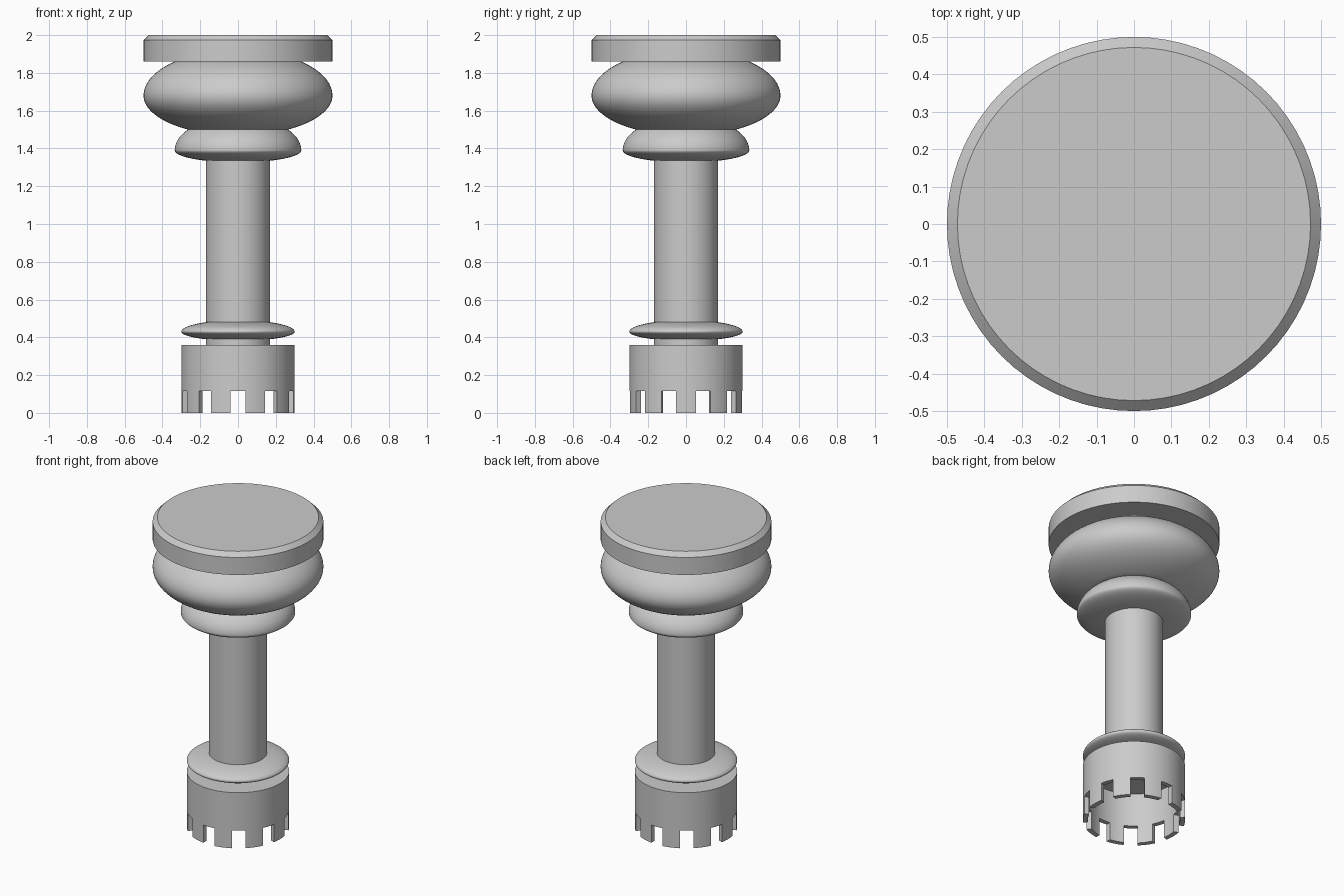
import bpy
import bmesh
from math import sin, cos, asin, pi, radians, sqrt
from mathutils import Matrix

SEGMENTS = 72
NOTCHES = 10

cube = bpy.data.objects.get("Cube")
if cube:
    bpy.data.objects.remove(cube, do_unlink=True)

grey = bpy.data.materials.new("plain grey")
grey.use_nodes = True
colour = (0.6, 0.6, 0.6, 1)
grey.diffuse_color = colour
grey.node_tree.nodes["Principled BSDF"].inputs["Base Color"].default_value = colour


def finish(name, bm):
    """Turn a bmesh into a named, coloured object."""
    bmesh.ops.recalc_face_normals(bm, faces=bm.faces)
    mesh = bpy.data.meshes.new(name)
    bm.to_mesh(mesh)
    bm.free()
    mesh.materials.append(grey)
    obj = bpy.data.objects.new(name, mesh)
    bpy.context.collection.objects.link(obj)
    return obj


def lathe(name, profile):
    """Revolve (radius, height) points, closing both ends on the axis."""
    bm = bmesh.new()
    rings = []
    for r, z in profile:
        rings.append([bm.verts.new((r * cos(a), r * sin(a), z))
                      for a in (2 * pi * i / SEGMENTS for i in range(SEGMENTS))])
    for low, high in zip(rings, rings[1:]):
        for i in range(SEGMENTS):
            j = (i + 1) % SEGMENTS
            bm.faces.new((low[i], low[j], high[j], high[i]))
    bm.faces.new(rings[0])
    bm.faces.new(rings[-1])
    return finish(name, bm)


def arc(r_mid, z_mid, r_end, z_end, steps=16):
    """Elliptical curve from the widest point to a narrower end."""
    t_end = asin(sqrt(1 - (r_end / r_mid) ** 2))
    h = (z_end - z_mid) / sin(t_end)
    return [(r_mid * cos(t), z_mid + h * sin(t))
            for t in (t_end * i / steps for i in range(steps + 1))]


def bulge(low, mid, high):
    """Rounded profile through its bottom, widest and top points."""
    return arc(*mid, *low)[::-1] + arc(*mid, *high)[1:]


# Crown: a hollow cup, open at the bottom, with a notched rim
crown = lathe("crown", [(0.27, 0.33), (0.27, 0), (0.3, 0), (0.3, 0.36), (0.17, 0.36)])

bm = bmesh.new()
for i in range(NOTCHES):
    turn = Matrix.Rotation(2 * pi * i / NOTCHES, 4, "Z")
    place = Matrix.Translation((0, -0.3, 0.0175))
    size = Matrix.Diagonal((0.08, 0.2, 0.195, 1))
    bmesh.ops.create_cube(bm, size=1, matrix=turn @ place @ size)
cutter = finish("notch_cutter", bm)
cutter.hide_render = True

cut = crown.modifiers.new("notches", "BOOLEAN")
cut.operation = "DIFFERENCE"
cut.solver = "EXACT"
cut.object = cutter
bpy.context.view_layer.objects.active = crown
bpy.ops.object.modifier_apply(modifier=cut.name)
bpy.data.objects.remove(cutter, do_unlink=True)

# Shaft and its rounded rings
shaft = lathe("shaft", [(0.17, 0.355), (0.17, 1.38)])
collar = lathe("collar", bulge((0.17, 0.39), (0.3, 0.43), (0.17, 0.48)))
small_ring = lathe("small_ring", bulge((0.17, 1.335), (0.335, 1.39), (0.265, 1.5)))
large_ring = lathe("large_ring", bulge((0.265, 1.5), (0.5, 1.68), (0.335, 1.86)))

# Flat disc with a chamfered edge
disc = lathe("disc", [(0.5, 1.86), (0.5, 1.973), (0.472, 2)])

# Smooth the round surfaces while keeping edges crisp
bpy.ops.object.select_all(action="DESELECT")
for obj in (crown, shaft, collar, small_ring, large_ring, disc):
    obj.select_set(True)
bpy.context.view_layer.objects.active = crown
bpy.ops.object.shade_smooth_by_angle(angle=radians(30))
